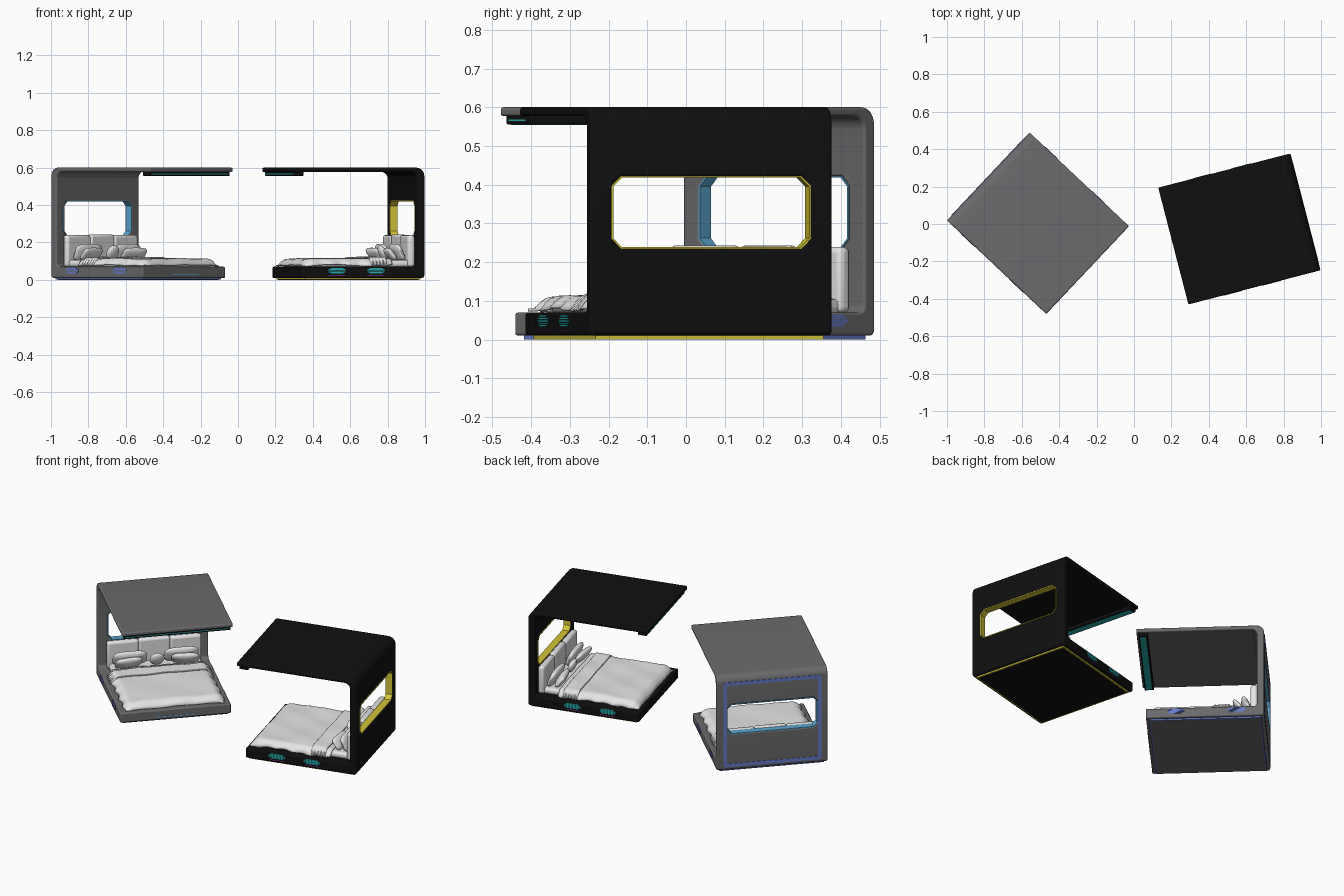
import bpy, bmesh, math
from mathutils import Matrix, Vector

cube = bpy.data.objects.get("Cube")
if cube:
    bpy.data.objects.remove(cube, do_unlink=True)


def material(name, *rgb):
    m = bpy.data.materials.new(name)
    m.use_nodes = True
    m.diffuse_color = (*rgb, 1)
    m.node_tree.nodes["Principled BSDF"].inputs["Base Color"].default_value = (*rgb, 1)
    return m


GREY = material("grey shell", .145, .145, .15)
BLACK = material("black shell", .005, .005, .005)
WHITE = material("white fabric", .78, .78, .78)
BLUE = material("light blue", .11, .38, .62)
INDIGO = material("soft indigo", .13, .2, .6)
YELLOW = material("yellow", .65, .55, .04)
TEAL = material("teal", .02, .42, .42)
PURPLE = material("purple", .35, .04, .45)

W, DEPTH, FLOOR, WALL, TOP = .645, .73, .675, .04, .6
pod, prefix = Matrix(), ""


def finish(bm, name, mat, bevel=0, smooth=False, solid=0, segments=3):
    """Turn a bmesh into a placed, bevelled and shaded object."""
    bmesh.ops.recalc_face_normals(bm, faces=bm.faces)
    me = bpy.data.meshes.new(name)
    bm.to_mesh(me)
    bm.free()
    ob = bpy.data.objects.new(prefix + name, me)
    bpy.context.collection.objects.link(ob)
    me.materials.append(mat)
    ob.matrix_world = pod
    if solid:
        ob.modifiers.new("Thickness", 'SOLIDIFY').thickness = solid
    if bevel:
        mod = ob.modifiers.new("Bevel", 'BEVEL')
        mod.width, mod.segments = bevel, segments
    if bevel or smooth:
        bpy.ops.object.select_all(action='DESELECT')
        ob.select_set(True)
        bpy.context.view_layer.objects.active = ob
        bpy.ops.object.shade_smooth_by_angle(angle=math.radians(40))
    return ob


def box(name, xs, ys, zs, mat, bevel=0):
    bm = bmesh.new()
    bmesh.ops.create_cube(bm, size=1)
    for v in bm.verts:
        v.co = [a + (b - a) * (c + .5) for (a, b), c in zip((xs, ys, zs), v.co)]
    return finish(bm, name, mat, bevel)


def arc(cx, cz, r, start, end, steps=6):
    return [(cx + r * math.cos(math.radians(start + (end - start) * i / steps)),
             cz + r * math.sin(math.radians(start + (end - start) * i / steps)))
            for i in range(steps + 1)]


def window_outline(grow=0):
    """Chamfered window outline in the wall plane."""
    h, lo, hi, c = .265 + grow, .235 - grow, .422 + grow, .026
    half = [(h - c, lo), (h, lo + c), (h, hi - c), (h - c, hi)]
    return half + [(-y, z) for y, z in reversed(half)]


def prism(points, to3d, depth, caps=True):
    bm = bmesh.new()
    face = bm.faces.new([bm.verts.new(to3d(a, b)) for a, b in points])
    new = bmesh.ops.extrude_face_region(bm, geom=[face])["geom"]
    bmesh.ops.translate(bm, vec=depth, verts=[g for g in new if isinstance(g, bmesh.types.BMVert)])
    if not caps:
        bmesh.ops.delete(bm, geom=[f for f in bm.faces if len(f.verts) > 4], context='FACES_ONLY')
    return bm


def shell(mat, trim):
    # C-shaped side profile: floor, back wall and canopy in one piece
    profile = [(FLOOR, .01), (FLOOR, .07)]
    profile += arc(WALL + .02, .09, .02, 270, 180)
    profile += arc(WALL + .035, .577 - .035, .035, 180, 90)
    profile += [(DEPTH, .577), (DEPTH, TOP)]
    profile += arc(.045, TOP - .045, .045, 90, 180)
    profile += arc(.015, .025, .015, 180, 270)
    body = finish(prism(profile, lambda x, z: (x, -W / 2, z), (0, W, 0)), "shell", mat)
    cutter = finish(prism(window_outline(), lambda y, z: (-.05, y, z), (.2, 0, 0)), "window_cutter", trim)
    cut = body.modifiers.new("Window", 'BOOLEAN')
    cut.object, cut.operation, cut.solver = cutter, 'DIFFERENCE', 'EXACT'
    bpy.context.view_layer.update()
    baked = bpy.data.meshes.new_from_object(body.evaluated_get(bpy.context.evaluated_depsgraph_get()))
    body.modifiers.clear()
    body.data = baked
    bpy.data.objects.remove(cutter, do_unlink=True)
    bevel = body.modifiers.new("Bevel", 'BEVEL')
    bevel.width, bevel.segments = .007, 3
    bpy.ops.object.select_all(action='DESELECT')
    body.select_set(True)
    bpy.context.view_layer.objects.active = body
    bpy.ops.object.shade_smooth_by_angle(angle=math.radians(40))
    # Coloured lining of the window opening
    lining = prism(window_outline(.001), lambda y, z: (-.001, y, z), (WALL + .002, 0, 0), caps=False)
    finish(lining, "window_lining", trim, solid=.005)


def cushion(name, w, h, t, loc, tilt, roundness=4, turn=0):
    """Soft stuffed shape standing up, with pinched corners."""
    bm = bmesh.new()
    bmesh.ops.create_uvsphere(bm, u_segments=32, v_segments=16, radius=1)
    for v in bm.verts:
        x, y, z = v.co
        r = math.hypot(y, z)
        if r > 1e-6:
            k = r / ((abs(y) ** roundness + abs(z) ** roundness) ** (1 / roundness))
            y, z = y * k, z * k
        v.co = (x * t / 2, y * w / 2, z * h / 2)
    m = Matrix.Translation(loc) @ Matrix.Rotation(turn, 4, 'Z') @ Matrix.Rotation(-tilt, 4, 'Y')
    bmesh.ops.transform(bm, matrix=m, verts=bm.verts)
    finish(bm, name, WHITE, smooth=True)


def cloth(name, x0, x1, half, top, drape):
    """Draped sheet: soft folds on top, falling at the sides and foot."""
    bm = bmesh.new()
    bmesh.ops.create_grid(bm, x_segments=40, y_segments=48, size=1)
    for v in bm.verts:
        u, s = (v.co.x + 1) / 2, v.co.y
        x, y = x0 + (x1 - x0) * u, half * s
        side = max(0, (abs(s) - .84) / .16)
        foot = max(0, (u - .9) / .1) if drape else 0
        fall = min(1, math.hypot(side, foot)) ** 2
        folds = .003 * math.sin(17 * x + 9 * y) * math.sin(23 * y + 4) + .002 * math.sin(40 * s + 9 * u) * side
        v.co = (x, y + .006 * side * math.sin(30 * u) * s, top + folds - fall * (top - .08))
    finish(bm, name, WHITE, smooth=True, solid=.007)


def bed():
    box("mattress", (.06, .635), (-.265, .265), (.068, .105), WHITE, .015)
    cloth("duvet", .17, .662, .292, .114, True)
    cloth("folded_blanket", .2, .29, .297, .122, False)
    # Headboard of three padded panels
    for i in (-1, 0, 1):
        box("headboard_panel", (.041, .08), (i * .183 - .092, i * .183 + .092),
            (.07, .243 - .004 * abs(i)), WHITE, .014)
    for s in (-1, 1):
        cushion("back_pillow", .2, .1, .05, (.108, s * .15, .145), -.4)
        cushion("front_pillow", .16, .08, .045, (.15, s * .165, .137), -.65, 5, s * -.12)
    cushion("round_cushion", .085, .085, .04, (.15, 0, .145), -.4, 2)


def light_patch(x, side, mat):
    """Oval grille of thin slats on the side of the floor."""
    y = side * W / 2
    for i in range(5):
        half = .05 * math.sqrt(1 - ((i - 2) / 2.9) ** 2)
        z = .036 + i * .0062
        box("side_light_slat", (x - half, x + half), (y - .002, y + .002), (z - .0025, z + .0025), mat)


def build(name, location, angle, mat, trim, edge, lamp, lamp_spots):
    global pod, prefix
    prefix = name + "_"
    pod = Matrix.Translation(location) @ Matrix.Rotation(math.radians(angle), 4, 'Z')
    shell(mat, trim)
    bed()
    # Base plinth with a coloured rim
    b = W / 2 - .018
    box("base_rim", (.018, FLOOR - .018), (-b, b), (.0008, .012), edge)
    box("base_panel", (.026, FLOOR - .026), (.008 - b, b - .008), (0, .011), mat)
    # Lamp bar beneath the canopy edge
    e = W / 2 - .012
    box("lamp_bar", (DEPTH - .065, DEPTH - .012), (-e, e), (.556, .579), BLACK, .003)
    box("lamp_diffuser", (DEPTH - .055, DEPTH - .02), (.01 - e, e - .01), (.5545, .558), TEAL)
    box("lamp_front_line", (DEPTH - .014, DEPTH - .011), (.01 - e, e - .01), (.564, .568), TEAL)
    for x in lamp_spots:
        for side in (-1, 1):
            light_patch(x, side, lamp)


build("grey", Vector((-.779, .254, 0)), -43.3, GREY, BLUE, INDIGO, INDIGO, (.155, .505))
# Light frame on the back wall and light line at the foot
for s in (-1, 1):
    ys = sorted((s * .285, s * .265))
    box("back_frame_upright", (-.002, .002), ys, (.04, .55), INDIGO)
for z in (.03, .54):
    box("back_frame_rail", (-.002, .002), (-.28, .28), (z, z + .02), INDIGO)
box("foot_light", (FLOOR - .001, FLOOR + .002), (-.11, .11), (.026, .031), BLUE)

build("black", Vector((.917, .065, 0)), 194.5, BLACK, YELLOW, YELLOW, TEAL, (.27, .485))
for x in (.27, .485):
    for s in (-1, 1):
        y = s * W / 2
        box("side_accent_line", (x - .045, x + .045), (y - .002, y + .002), (.022, .025), PURPLE)
